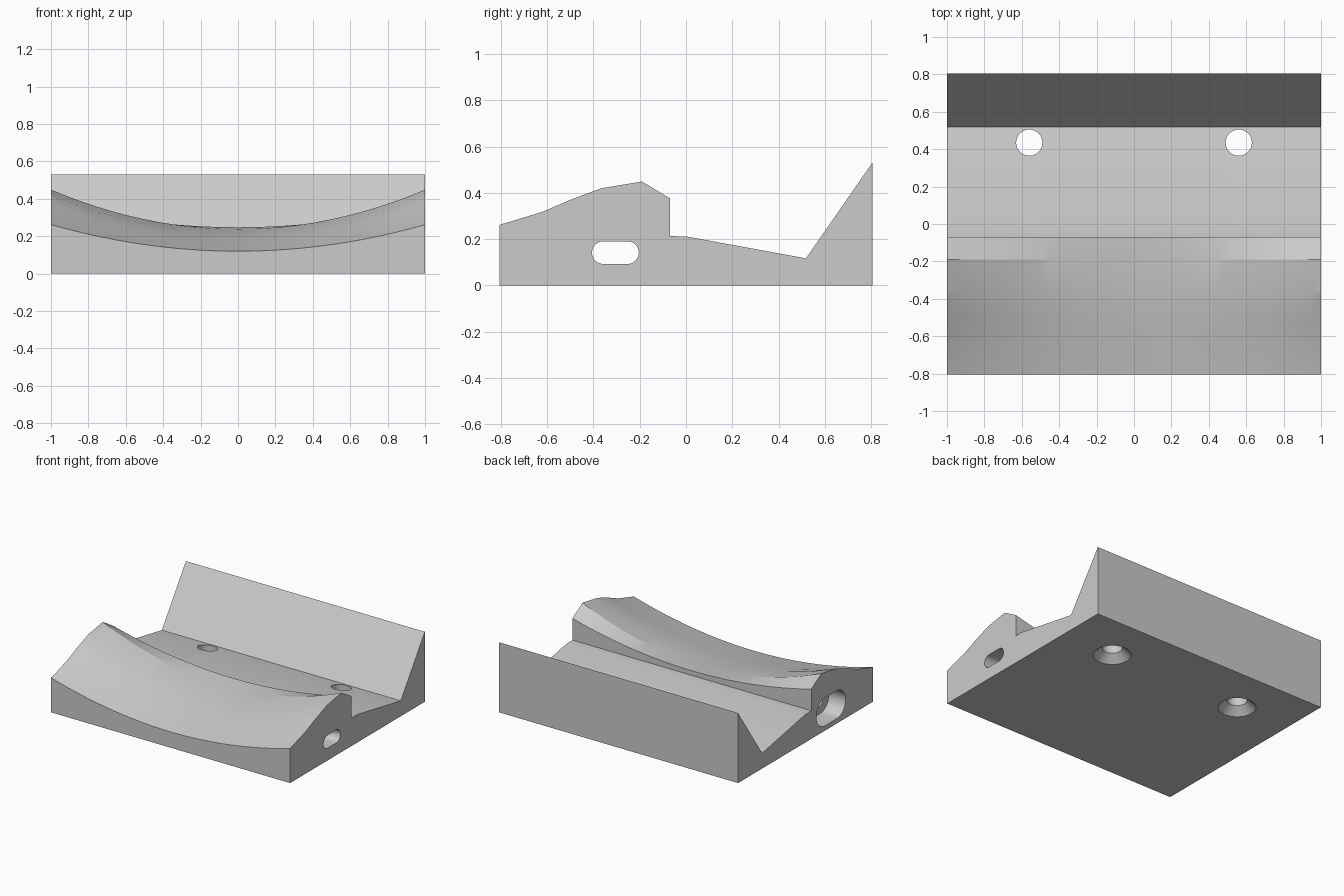
import bpy, bmesh, math
from mathutils import Matrix

cube = bpy.data.objects.get("Cube")
if cube:
    bpy.data.objects.remove(cube, do_unlink=True)

grey = bpy.data.materials.new("plain_grey")
grey.use_nodes = True
colour = (0.6, 0.6, 0.6, 1)
grey.diffuse_color = colour
grey.node_tree.nodes["Principled BSDF"].inputs["Base Color"].default_value = colour


def make_object(name, bm):
    bmesh.ops.recalc_face_normals(bm, faces=bm.faces)
    mesh = bpy.data.meshes.new(name)
    bm.to_mesh(mesh)
    bm.free()
    obj = bpy.data.objects.new(name, mesh)
    bpy.context.collection.objects.link(obj)
    mesh.materials.append(grey)
    return obj


def loft(name, sections):
    """Skin a list of matching closed rings and cap both ends."""
    bm = bmesh.new()
    rings = [[bm.verts.new(p) for p in ring] for ring in sections]
    for a, b in zip(rings, rings[1:]):
        for i in range(len(a)):
            j = (i + 1) % len(a)
            bm.faces.new((a[i], a[j], b[j], b[i]))
    bm.faces.new(rings[0])
    bm.faces.new(rings[-1])
    return make_object(name, bm)


def circle(x, y, z, r, n=48):
    return [(x + r * math.cos(2 * math.pi * i / n),
             y + r * math.sin(2 * math.pi * i / n), z) for i in range(n)]


def slot(x, half_straight, r, y=-0.305, z=0.142, n=48):
    ring = []
    for i in range(n):
        a = 2 * math.pi * (i + 0.5) / n
        shift = math.copysign(half_straight, math.cos(a))
        ring.append((x, y + shift + r * math.cos(a), z + r * math.sin(a)))
    return ring


# Body: saddle rows give y, height at the middle and height at the ends
SADDLE = [(-0.805, 0.12, 0.262), (-0.62, 0.162, 0.318), (-0.5, 0.19, 0.37),
          (-0.365, 0.216, 0.42), (-0.19, 0.238, 0.449), (-0.07, 0.248, 0.377)]
FLOOR = [(-0.07, 0.213), (0, 0.212), (0.518, 0.117), (0.805, 0.53),
         (0.805, 0), (-0.805, 0)]
STEPS = 40
sections = []
for k in range(STEPS + 1):
    x = 2 * k / STEPS - 1
    ring = [(x, y, mid + (end - mid) * x * x) for y, mid, end in SADDLE]
    sections.append(ring + [(x, y, z) for y, z in FLOOR])
body = loft("cradle_body", sections)

# Cutters: two countersunk screw holes, a long slot and its wider mouth
cutters = []
for side, x in (("left", 0.56), ("right", -0.56)):
    levels = ((-0.02, 0.13), (0, 0.13), (0.055, 0.07), (0.5, 0.07))
    cutters.append(loft(side + "_screw_hole_cutter",
                        [circle(x, 0.435, z, r) for z, r in levels]))
cutters.append(loft("slot_cutter", [slot(x, 0.052, 0.049) for x in (-1.1, 1.1)]))
cutters.append(loft("slot_mouth_cutter", [slot(x, 0.07, 0.105) for x in (-1.1, -0.86)]))

for cutter in cutters:
    cut = body.modifiers.new(cutter.name, "BOOLEAN")
    cut.operation = "DIFFERENCE"
    cut.solver = "EXACT"
    cut.object = cutter
    cutter.hide_render = True
    cutter.hide_set(True)

# Apply the cuts, then smooth the saddle while keeping the creases
bpy.ops.object.select_all(action="DESELECT")
bpy.context.view_layer.objects.active = body
body.select_set(True)
for cutter in cutters:
    bpy.ops.object.modifier_apply(modifier=cutter.name)
    bpy.data.objects.remove(cutter, do_unlink=True)
bpy.ops.object.shade_smooth_by_angle(angle=math.radians(10))
